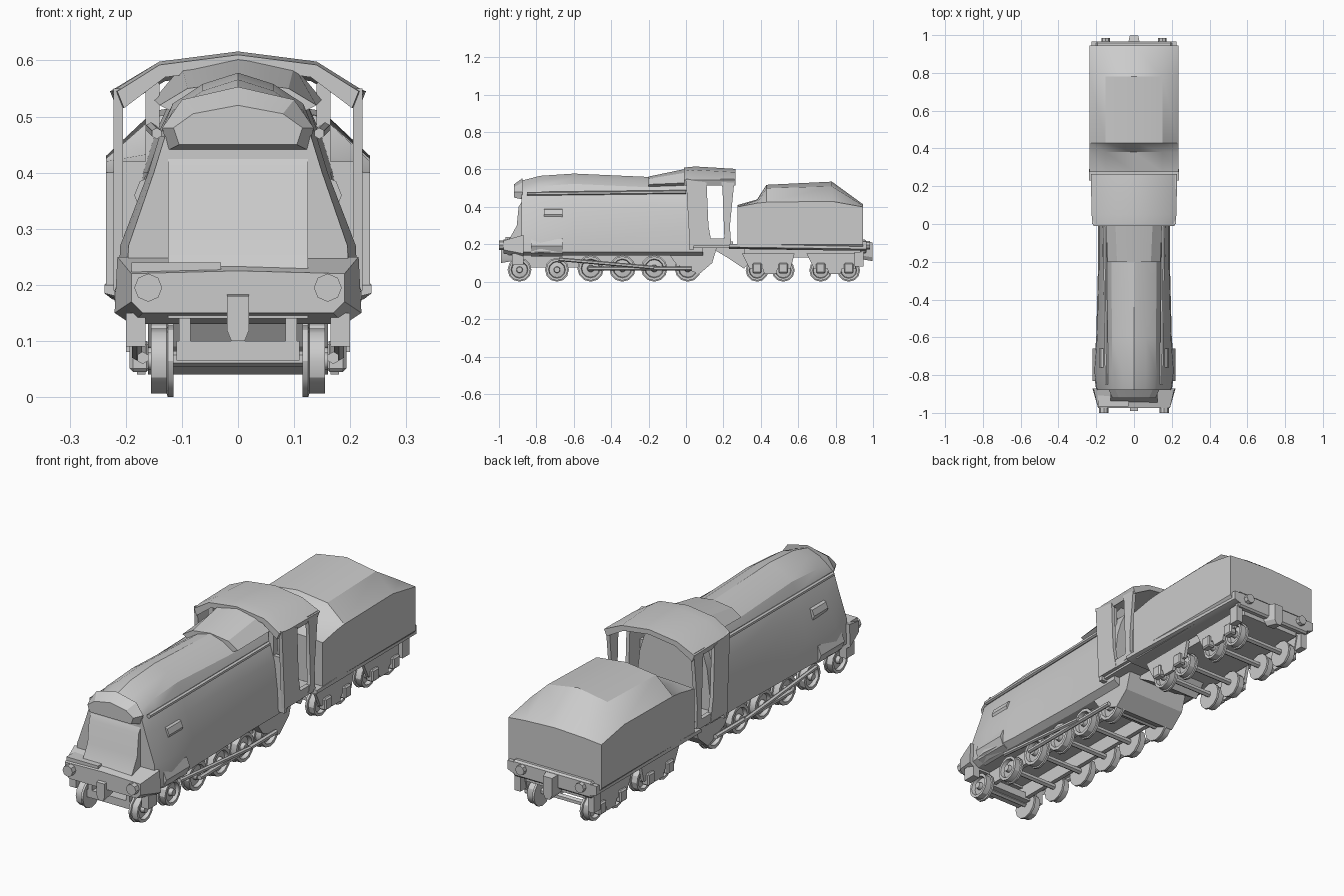
import bpy, bmesh, math
from mathutils import Matrix, Vector

if "Cube" in bpy.data.objects:
    bpy.data.objects.remove(bpy.data.objects["Cube"])


def finish(name, bm):
    bmesh.ops.recalc_face_normals(bm, faces=bm.faces)
    me = bpy.data.meshes.new(name)
    bm.to_mesh(me)
    bm.free()
    ob = bpy.data.objects.new(name, me)
    bpy.context.collection.objects.link(ob)
    return ob


def box(name, x, y, z, bevel=0):
    bm = bmesh.new()
    m = Matrix.Translation(((x[0]+x[1])/2, (y[0]+y[1])/2, (z[0]+z[1])/2)) @ \
        Matrix.Diagonal((x[1]-x[0], y[1]-y[0], z[1]-z[0], 1))
    bmesh.ops.create_cube(bm, size=1, matrix=m)
    if bevel:
        bmesh.ops.bevel(bm, geom=bm.edges[:], offset=bevel, segments=1, affect='EDGES')
    return finish(name, bm)


def pair(name, x, y, z):
    box(name + "_right", x, y, z)
    box(name + "_left", (-x[1], -x[0]), y, z)


def loft(name, stations):
    # each station: (y, half profile of (x, z) from bottom to top)
    bm = bmesh.new()
    rings = []
    for y, half in stations:
        pts = list(half) + [(-x, z) for x, z in reversed(half) if x > 0.001]
        rings.append([bm.verts.new((x, y, z)) for x, z in pts])
    n = len(rings[0])
    for a, b in zip(rings, rings[1:]):
        for i in range(n):
            bm.faces.new((a[i], a[(i+1) % n], b[(i+1) % n], b[i]))
    bm.faces.new(rings[0])
    bm.faces.new(rings[-1])
    return finish(name, bm)


def plate(name, x, outline):
    # outline in (y, z), extruded between the two x values
    bm = bmesh.new()
    f = bm.faces.new([bm.verts.new((x[0], y, z)) for y, z in outline])
    e = bmesh.ops.extrude_face_region(bm, geom=[f])
    bmesh.ops.translate(bm, vec=(x[1]-x[0], 0, 0),
                        verts=[v for v in e['geom'] if isinstance(v, bmesh.types.BMVert)])
    bm.faces.ensure_lookup_table()
    if len(bm.faces) == len(outline) + 1:
        bmesh.ops.holes_fill(bm, edges=bm.edges[:], sides=0)
    return finish(name, bm)


def rod(name, a, b, r, sides=6):
    a, b = Vector(a), Vector(b)
    bm = bmesh.new()
    m = Matrix.Translation((a+b)/2) @ (b-a).to_track_quat('Z', 'Y').to_matrix().to_4x4()
    bmesh.ops.create_cone(bm, cap_ends=True, segments=sides, radius1=r, radius2=r,
                          depth=(b-a).length, matrix=m)
    return finish(name, bm)


def wheel(name, s, y, r):
    # dished disc with flange and hub
    bm = bmesh.new()
    prof = [(0.115, 0), (0.115, r+.006), (0.125, r+.006), (0.127, r), (0.155, r),
            (0.155, r*.78), (0.138, r*.72), (0.142, r*.3), (0.16, r*.26), (0.16, 0)]
    vs = [bm.verts.new((s*x, y, r+.006+h)) for x, h in prof]
    es = [bm.edges.new(p) for p in zip(vs, vs[1:])]
    bmesh.ops.spin(bm, geom=vs+es, cent=(0, y, r+.006), axis=(1, 0, 0),
                   angle=2*math.pi, steps=12)
    bmesh.ops.remove_doubles(bm, verts=bm.verts[:], dist=1e-4)
    return finish(name, bm)


# Boiler with sloping side casing, overhanging hood and front apron
def section(w, s, top, low=.14):
    return [(w-.03, low), (w, low+.02), (w-.005, .27), (s+.02, .40), (s, .465),
            (s*.83, top-.055), (s*.45, top-.02), (0, top)]


loft("boiler_casing", [(-.88, section(.2, .13, .54)), (-.78, section(.215, .14, .566)),
                       (-.60, section(.2, .14, .578)), (-.20, section(.19, .145, .56)),
                       (.09, section(.19, .15, .575))])
loft("front_hood", [(-.92, [(.105, .45), (.115, .48), (.08, .505), (0, .52)]),
                    (-.875, [(.125, .44), (.135, .48), (.10, .53), (0, .553)])])
loft("firebox_hump", [(-.2, [(.1, .5), (.14, .52), (.09, .55), (0, .562)]),
                      (.04, [(.1, .5), (.15, .53), (.1, .59), (0, .612)])])
plate("front_apron", (-.125, .125), [(-.87, .44), (-.895, .4), (-.905, .3), (-.955, .21),
                                     (-.95, .14), (-.86, .14)])
plate("ash_pan", (-.16, .16), [(-.1, .16), (-.05, .09), (.07, .04), (.14, .1), (.17, .2), (.0, .22)])

# Running gear and side fittings
engine_wheels = (-.89, -.69, -.51, -.34, -.17, .01)
tender_wheels = (.38, .52, .72, .87)
for s, n in ((1, "right"), (-1, "left")):
    rod("handrail_" + n, (s*.145, -.85, .47), (s*.155, 0, .48), .01)
    rod("cylinder_" + n, (s*.165, -.83, .19), (s*.165, -.66, .19), .055, 8)
    rod("air_tank_" + n, (s*.15, -.76, .36), (s*.15, -.66, .36), .035, 8)
    rod("side_rod_" + n, (s*.17, -.52, .07), (s*.17, .03, .07), .011)
    rod("main_rod_" + n, (s*.18, -.68, .12), (s*.18, -.17, .075), .01)
    rod("front_buffer_" + n, (s*.16, -1, .195), (s*.16, -.93, .195), .025, 8)
    rod("rear_buffer_" + n, (s*.15, .94, .195), (s*.15, .985, .195), .022, 8)
    for i, y in enumerate(engine_wheels):
        wheel(f"engine_wheel_{n}_{i}", s, y, .058 if i < 2 else .065)
    for i, y in enumerate(tender_wheels):
        wheel(f"tender_wheel_{n}_{i}", s, y, .055)
        box(f"axle_box_{n}_{i}", (s*.175-.018, s*.175+.018), (y-.025, y+.025), (.045, .10), .006)
    for i, y in enumerate((.45, .795)):
        plate(f"bogie_side_{n}_{i}", (s*.165, s*.18),
              [(y-.15, .15), (y-.11, .07), (y-.04, .07), (y-.03, .04), (y+.03, .04),
               (y+.04, .07), (y+.11, .07), (y+.13, .15)])
for i, y in enumerate(engine_wheels + tender_wheels):
    rod(f"axle_{i}", (-.13, y, .068), (.13, y, .068), .014)
pair("engine_frame", (.085, .105), (-.93, .1), (.075, .16))

# Front deck, beam, steps and coupler
loft("front_deck", [(-.975, [(.17, .15), (.19, .17), (.19, .22), (0, .225)]),
                    (-.87, [(.19, .13), (.22, .15), (.215, .25), (0, .25)])])
box("deck_step", (-.19, -.03), (-.965, -.9), (.22, .24))
pair("front_step", (.165, .2), (-.93, -.87), (.09, .15))
loft("front_coupler", [(-.99, [(.012, .10), (.02, .12), (.02, .18)]),
                       (-.93, [(.012, .11), (.02, .12), (.02, .19)])])
box("pilot_crossbar", (-.11, .11), (-.93, -.85), (.065, .10))


# Cab with thin arched roof
def arch(side, top):
    return [(0, top-.022), (.13, top-.04), (side-.012, .515), (side, .545), (.14, top-.018), (0, top)]


loft("cab_roof", [(-.01, arch(.215, .61)), (.05, arch(.225, .616)), (.265, arch(.228, .603))])
pair("cab_front_panel", (.13, .22), (.02, .04), (.17, .42))
for s, n in ((1, "right"), (-1, "left")):
    plate("cab_window_post_" + n, (s*.205, s*.222),
          [(.0, .55), (.02, .19), (.14, .19), (.12, .3), (.11, .53)])
    plate("cab_rear_post_" + n, (s*.205, s*.222),
          [(.185, .55), (.195, .5), (.205, .24), (.19, .2), (.24, .2), (.235, .3), (.26, .55)])
pair("cab_inner_post", (.14, .165), (.02, .05), (.4, .56))
pair("cab_sill", (.2, .22), (.02, .24), (.19, .23))
box("cab_floor", (-.205, .205), (.04, .25), (.18, .215))
plate("drawbar", (-.1, .1), [(.1, .2), (.3, .2), (.36, .13), (.31, .07), (.22, .13)])


# Tender body, underframe, coupler
def tank(side, shoulder, top):
    return [(.215, .175), (.235, .20), (.235, side), (.15, shoulder), (0, top)]


loft("tender_tank", [(.275, tank(.40, .405, .41)), (.38, tank(.42, .435, .44)),
                     (.43, tank(.425, .50, .518)), (.78, tank(.43, .51, .535)),
                     (.945, tank(.40, .408, .415))])
loft("tender_sill", [(.23, [(.2, .175), (.238, .185), (.238, .2), (0, .2)]),
                     (.965, [(.2, .165), (.225, .175), (.225, .215), (0, .215)])])
box("tender_frame", (-.15, .15), (.31, .94), (.13, .18))
box("rear_beam", (-.2, .2), (.93, .965), (.15, .225), .008)
loft("rear_coupler", [(.94, [(.02, .12), (.035, .14), (.035, .22)]),
                      (.998, [(.012, .11), (.022, .13), (.022, .21)])])
pair("tender_step", (.17, .2), (.90, .95), (.08, .16))

# Smooth shading with sharp edges
for o in bpy.data.objects:
    o.select_set(True)
    bpy.context.view_layer.objects.active = o
bpy.ops.object.shade_smooth_by_angle(angle=math.radians(30))
